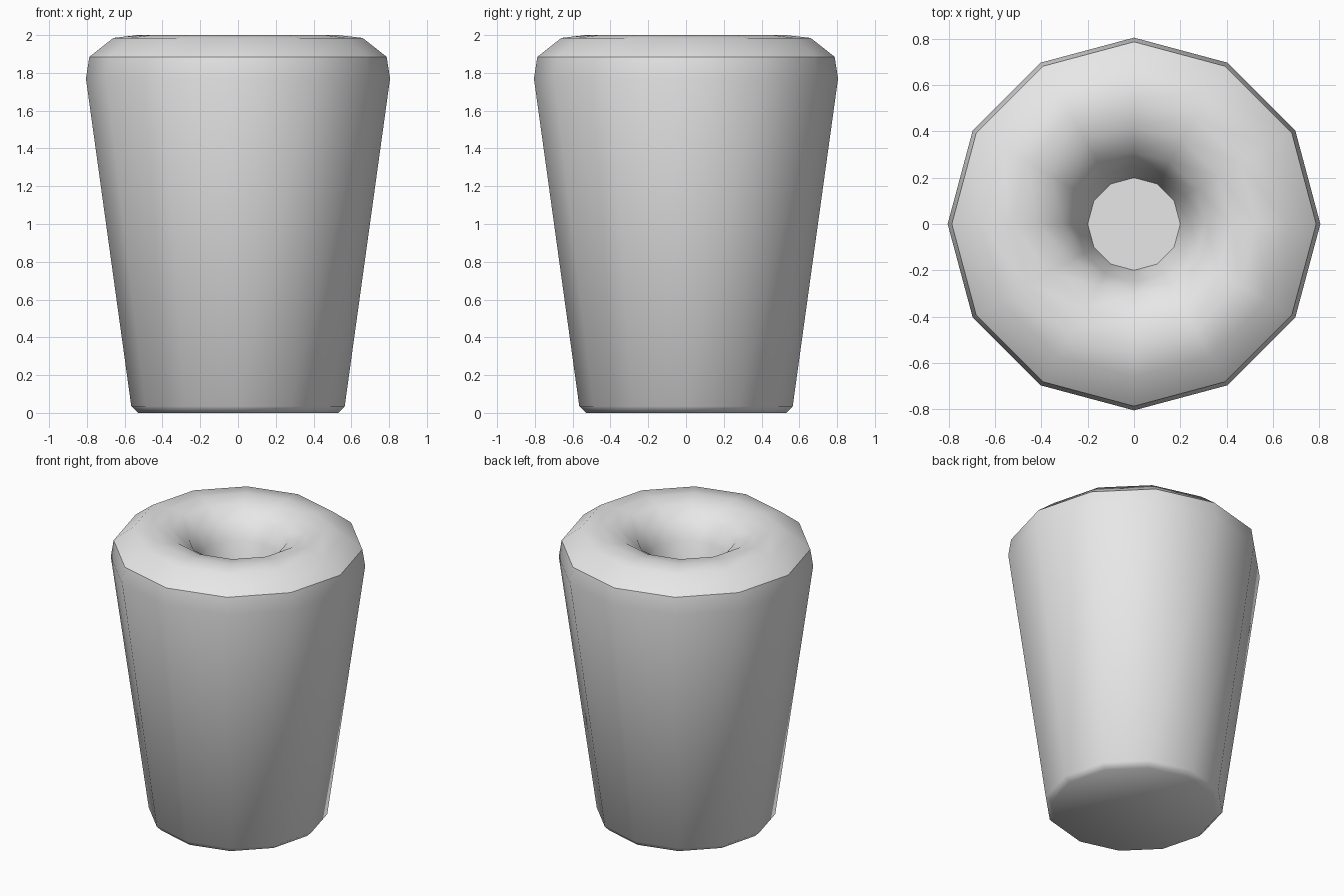
import bpy, bmesh, math

cube = bpy.data.objects.get("Cube")
if cube:
    bpy.data.objects.remove(cube, do_unlink=True)

SIDES = 12

# One plain grey for the whole part
grey = bpy.data.materials.new("light_grey")
grey.use_nodes = True
colour = (0.8, 0.8, 0.8, 1)
grey.diffuse_color = colour
grey.node_tree.nodes["Principled BSDF"].inputs["Base Color"].default_value = colour

# Radius and height, from the base up over the rim and down into the hole
profile = [(0.53, 0), (0.565, 0.035), (0.805, 1.77), (0.787, 1.885),
           (0.66, 1.985), (0.53, 2.0), (0.42, 1.98), (0.31, 1.91),
           (0.25, 1.80), (0.2, 1.62)]
sharp_rings = {3, len(profile) - 1}   # rim edge and hole floor

bm = bmesh.new()
rings = []
for radius, z in profile:
    ring = []
    for i in range(SIDES):
        a = math.tau * i / SIDES
        ring.append(bm.verts.new((radius * math.cos(a), radius * math.sin(a), z)))
    rings.append(ring)

# Walls
for low, high in zip(rings, rings[1:]):
    for i in range(SIDES):
        j = (i + 1) % SIDES
        bm.faces.new((low[i], low[j], high[j], high[i]))

# Base and hole floor
bm.faces.new(reversed(rings[0]))
bm.faces.new(rings[-1])

for face in bm.faces:
    face.smooth = True
for k in sharp_rings:
    for i in range(SIDES):
        bm.edges.get((rings[k][i], rings[k][(i + 1) % SIDES])).smooth = False

mesh = bpy.data.meshes.new("tapered_cup")
bm.to_mesh(mesh)
bm.free()
mesh.materials.append(grey)
cup = bpy.data.objects.new("tapered_cup", mesh)
bpy.context.collection.objects.link(cup)
